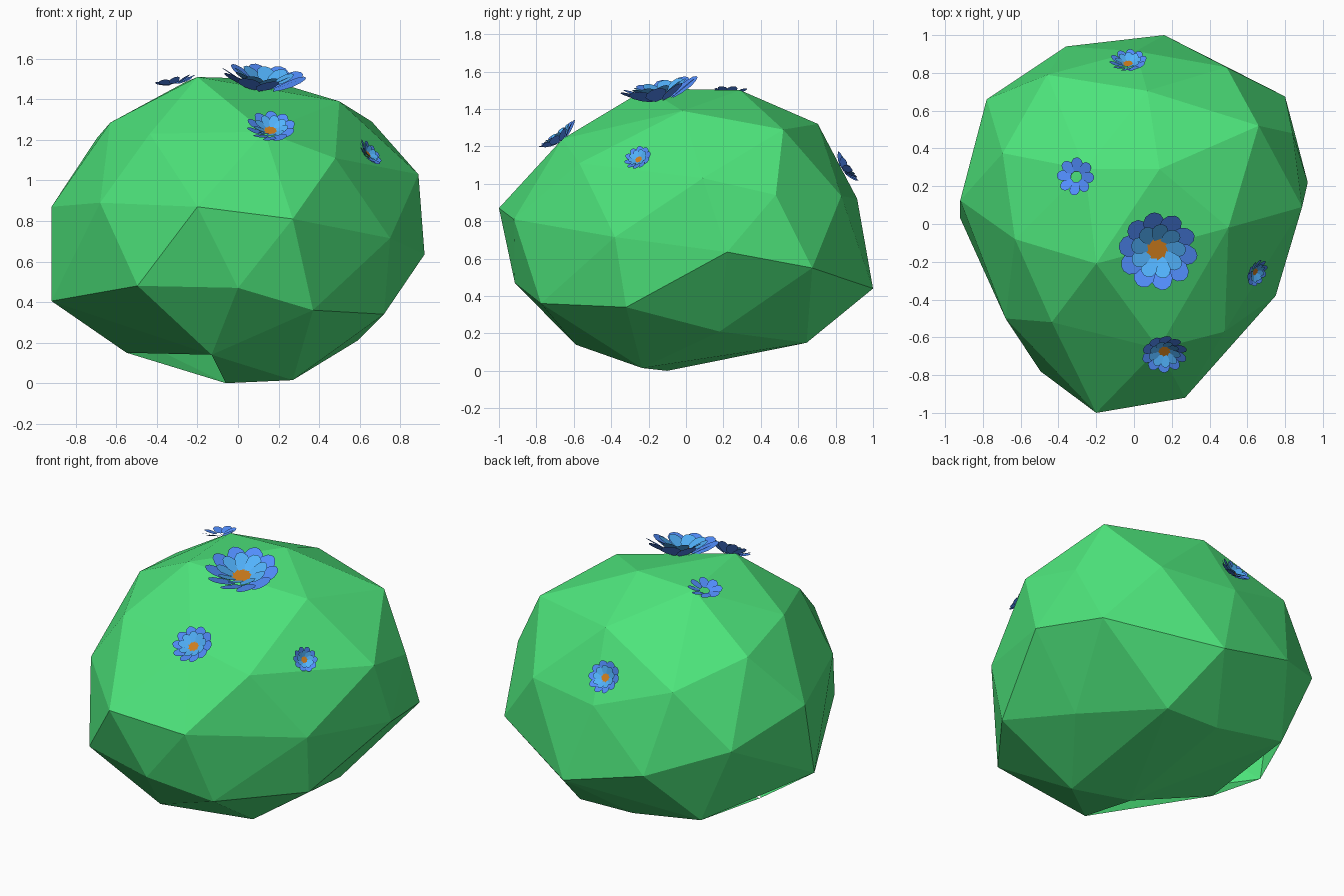
import bpy, bmesh, math
from mathutils import Vector, Matrix

if "Cube" in bpy.data.objects:
    bpy.data.objects.remove(bpy.data.objects["Cube"])


def material(name, rgb):
    m = bpy.data.materials.new(name)
    m.diffuse_color = (*rgb, 1)
    m.use_nodes = True
    m.node_tree.nodes["Principled BSDF"].inputs["Base Color"].default_value = m.diffuse_color
    return m


LEAF = material("leaf_green", (0.075, 0.78, 0.20))
OUTER = material("petal_blue", (0.085, 0.27, 0.98))
INNER = material("petal_light_blue", (0.085, 0.45, 0.98))
CORE = material("flower_orange", (0.60, 0.20, 0.012))


def finish(bm, name, mats):
    me = bpy.data.meshes.new(name)
    bm.to_mesh(me)
    bm.free()
    for m in mats:
        me.materials.append(m)
    ob = bpy.data.objects.new(name, me)
    bpy.context.collection.objects.link(ob)
    return ob


# Bush: faceted boulder shape, hull of its corner points
CORNERS = [
    (-.2, -1, .87), (.27, -.92, .81), (0, -.915, .47), (.37, -.775, .36),
    (-.13, -.59, .14), (.72, -.32, .34), (.75, -.38, .715), (.48, -.57, 1.11),
    (.89, .09, 1.03), (.92, .22, .635), (.59, .18, .21), (.80, .675, .55),
    (.66, .52, 1.29), (.84, .48, .94), (.49, .83, .935), (.01, .915, .92),
    (.16, 1, .44), (-.36, .94, .58), (-.46, .79, 1.08), (.07, .705, 1.32),
    (.135, .29, 1.5), (.5, -.02, 1.39), (-.2, -.21, 1.51), (-.695, .375, 1.21),
    (-.63, -.08, 1.285), (-.78, .66, .74), (-.92, .125, .87), (-.92, .03, .405),
    (-.68, -.5, .89), (-.435, -.52, 1.23), (-.495, -.78, .48), (-.55, .04, .15),
    (-.56, .65, .245), (-.08, .645, .16), (.29, .645, .15), (-.06, -.1, 0),
    (.27, -.235, .015), (.15, .235, .09), (.13, -.66, 1.24), (-.26, .29, 1.485),
]
bm = bmesh.new()
verts = [bm.verts.new(p) for p in CORNERS]
bmesh.ops.convex_hull(bm, input=verts)
bmesh.ops.recalc_face_normals(bm, faces=bm.faces[:])
# Small gaps on the underside
gaps = [{verts[i] for i in tri} for tri in ((4, 35, 31), (31, 32, 27))]
bmesh.ops.delete(bm, geom=[f for f in bm.faces if set(f.verts) in gaps], context='FACES_ONLY')
bmesh.ops.delete(bm, geom=[v for v in bm.verts if not v.link_faces], context='VERTS')
finish(bm, "bush", [LEAF])


# Petal outline as (distance from centre, half width), for radius 1
PETAL = [(.28, .12), (.50, .24), (.75, .28), (.92, .20), (1.0, .06)]


def petal_ring(bm, count, size, rise, lift, turn, mat, width=1.0):
    for i in range(count):
        spin = Matrix.Rotation(2 * math.pi * i / count + turn, 4, 'Z')
        tilt = Matrix.Rotation(0.22, 4, 'X')
        rows = []
        for u, w in PETAL:
            z = lift + rise * (u - PETAL[0][0]) * size
            row = [tilt @ Vector((0, s * w * width * size, 0)) + Vector((u * size, 0, z))
                   for s in (-1, 0, 1)]
            rows.append([bm.verts.new(spin @ v) for v in row])
        for a, b in zip(rows, rows[1:]):
            for k in (0, 1):
                bm.faces.new((a[k], b[k], b[k + 1], a[k + 1])).material_index = mat


def flower(name, centre, normal, r, turn=0.0, full=True):
    bm = bmesh.new()
    if full:
        petal_ring(bm, 10, 1.0, .50, .0, turn, 0)
        petal_ring(bm, 9, .70, .55, .1, turn + .3, 1, 1.1)
        disc = [bm.verts.new((.31 * math.cos(math.pi * k / 4), .31 * math.sin(math.pi * k / 4), .13))
                for k in range(8)]
        bm.faces.new(disc).material_index = 2
    else:
        petal_ring(bm, 8, 1.0, .3, .04, turn, 0, 1.05)
    rot = Vector(normal).to_track_quat('Z', 'Y').to_matrix().to_4x4()
    bm.transform(Matrix.Translation(centre) @ rot @ Matrix.Scale(r, 4))
    finish(bm, name, [OUTER, INNER, CORE])


# Blossoms scattered over the bush
flower("large_top_flower", (.12, -.13, 1.455), (.1, -.2, 1), .21)
flower("front_flower", (.16, -.665, 1.235), (.05, -.6, .8), .12, .2)
flower("right_flower", (.635, -.25, 1.125), (.72, -.36, .6), .075, .4)
flower("back_flower", (-.03, .84, 1.075), (-.05, .82, .57), .098, .1)
flower("small_top_flower", (-.305, .25, 1.475), (-.2, .08, 1), .10, .3, full=False)
